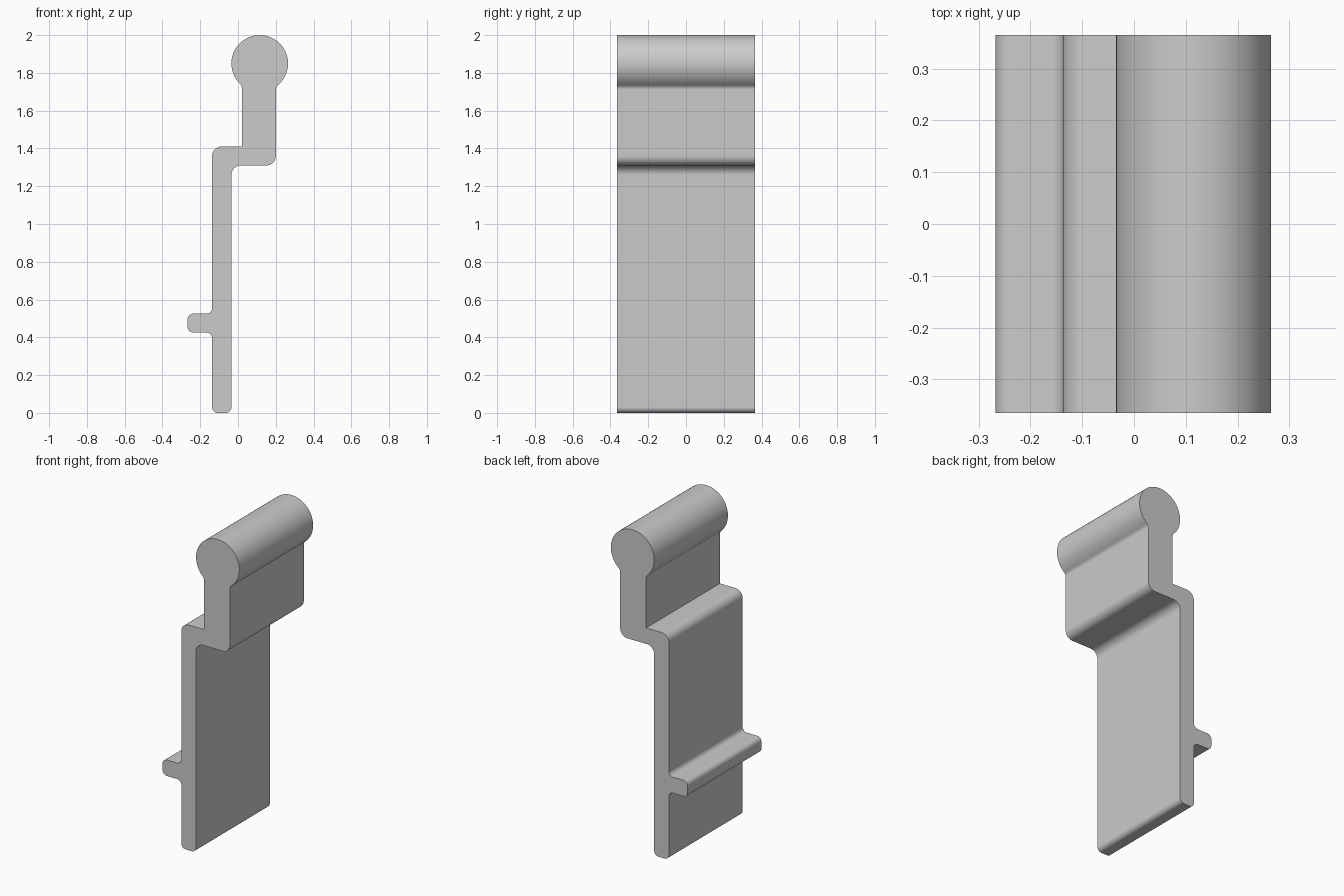
import bpy
import bmesh
from math import atan2, ceil, cos, degrees, radians, sin, sqrt

cube = bpy.data.objects.get("Cube")
if cube:
    bpy.data.objects.remove(cube, do_unlink=True)

HALF_DEPTH = 0.365
HEAD_X, HEAD_Z, HEAD_R = 0.115, 1.85, 0.15
NECK_LEFT, NECK_RIGHT = 0.02, 0.20
SMALL, LARGE = 0.03, 0.05
WEB_LEFT, WEB_RIGHT = -0.137, -0.035
SHELF_LOW, SHELF_TOP = 1.31, 1.41
TAB_END, TAB_LOW, TAB_TOP = -0.267, 0.425, 0.525


def arc(x, z, r, start, end):
    """Points along an arc in the XZ plane, angles in degrees."""
    n = max(6, ceil(abs(end - start) / 6))
    angles = [radians(start + (end - start) * i / n) for i in range(n + 1)]
    return [(x + r * cos(a), z + r * sin(a)) for a in angles]


def head_fillet(neck_x, side):
    """Centre of the fillet joining neck and round head, and its angle to the head."""
    x = neck_x + side * SMALL
    drop = sqrt((HEAD_R + SMALL) ** 2 - (x - HEAD_X) ** 2)
    return x, HEAD_Z - drop, degrees(atan2(drop, HEAD_X - x))


rx, rz, ra = head_fillet(NECK_RIGHT, 1)
lx, lz, la = head_fillet(NECK_LEFT, -1)

# Right side of the profile, bottom to top
profile = arc(WEB_RIGHT - SMALL, SMALL, SMALL, -90, 0)
profile += arc(WEB_RIGHT + LARGE, SHELF_LOW - LARGE, LARGE, 180, 90)
profile += arc(NECK_RIGHT - LARGE, SHELF_LOW + LARGE, LARGE, -90, 0)
profile += arc(rx, rz, SMALL, 180, ra)
# Round head
profile += arc(HEAD_X, HEAD_Z, HEAD_R, ra - 180, la + 180)[1:-1]
# Left side of the profile, top to bottom
profile += arc(lx, lz, SMALL, la, 0)
profile += [(NECK_LEFT, SHELF_TOP)]
profile += arc(WEB_LEFT + LARGE, SHELF_TOP - LARGE, LARGE, 90, 180)
# Side tab
profile += arc(WEB_LEFT - SMALL, TAB_TOP + SMALL, SMALL, 0, -90)
profile += arc(TAB_END + SMALL, TAB_TOP - SMALL, SMALL, 90, 180)
profile += arc(TAB_END + SMALL, TAB_LOW + SMALL, SMALL, 180, 270)
profile += arc(WEB_LEFT - SMALL, TAB_LOW - SMALL, SMALL, 90, 0)
profile += arc(WEB_LEFT + SMALL, SMALL, SMALL, 180, 270)

# Extrude the profile front to back
bm = bmesh.new()
face = bm.faces.new([bm.verts.new((x, -HALF_DEPTH, z)) for x, z in profile])
result = bmesh.ops.extrude_face_region(bm, geom=[face], use_keep_orig=True)
back = [v for v in result["geom"] if isinstance(v, bmesh.types.BMVert)]
bmesh.ops.translate(bm, verts=back, vec=(0, 2 * HALF_DEPTH, 0))
bmesh.ops.recalc_face_normals(bm, faces=bm.faces)
mesh = bpy.data.meshes.new("extruded_bracket")
bm.to_mesh(mesh)
bm.free()

# Plain grey finish
grey = bpy.data.materials.new("plain_grey")
grey.use_nodes = True
colour = (0.6, 0.6, 0.6, 1)
grey.diffuse_color = colour
grey.node_tree.nodes["Principled BSDF"].inputs["Base Color"].default_value = colour
mesh.materials.append(grey)

bracket = bpy.data.objects.new("extruded_bracket", mesh)
bpy.context.collection.objects.link(bracket)
bpy.context.view_layer.objects.active = bracket
bracket.select_set(True)
bpy.ops.object.shade_smooth_by_angle(angle=radians(30))
